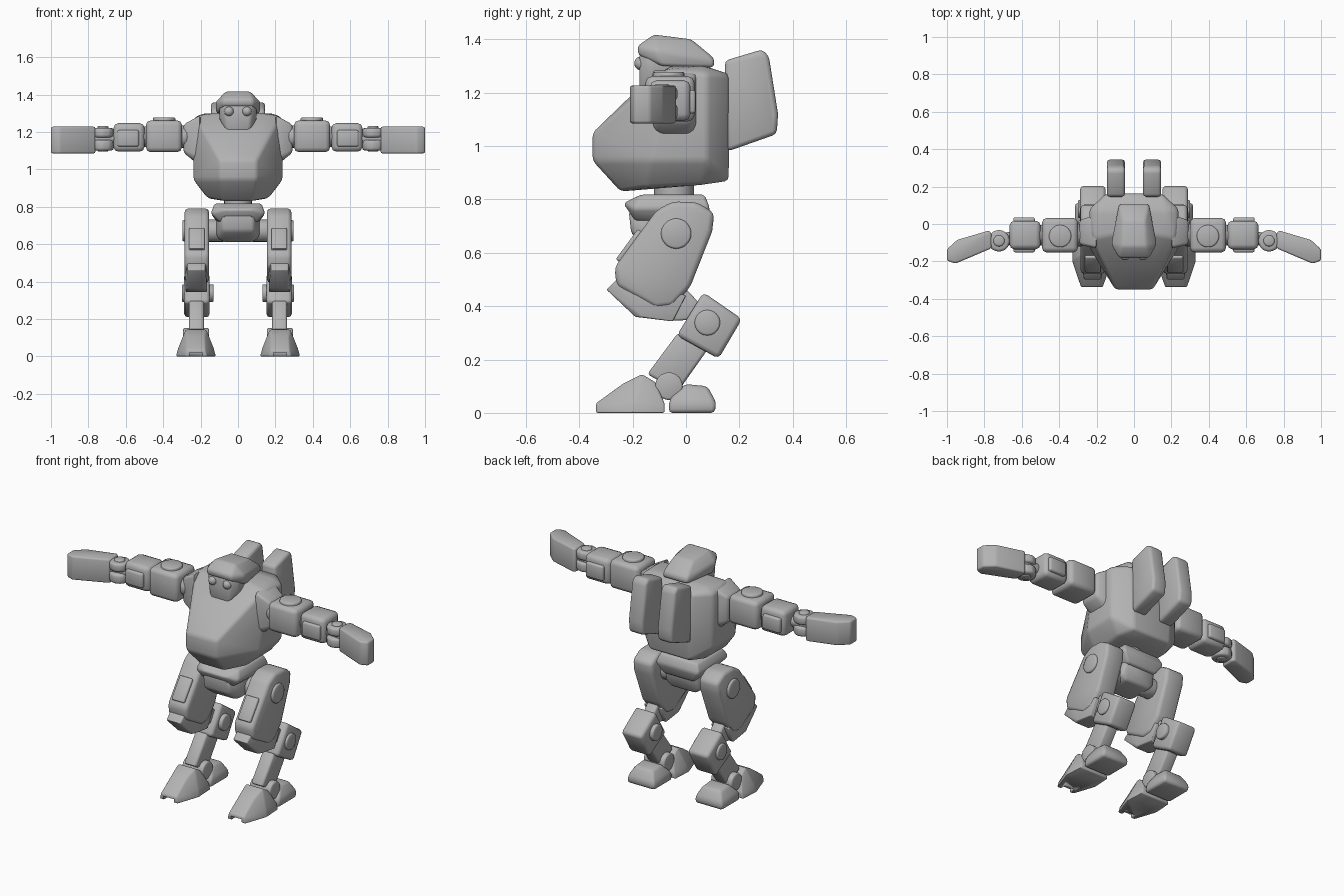
import bpy, bmesh, math
from mathutils import Matrix, Vector

grey = bpy.data.materials.new("light_grey")
grey.diffuse_color = (0.45, 0.45, 0.45, 1)


def finish(bm, name, bevel, mirror, smooth=50):
    """Round the edges, store the mesh and mirror it to the other side."""
    if bevel:
        edges = [e for e in bm.edges if len(e.link_faces) == 2 and e.calc_face_angle() > math.radians(18)]
        bmesh.ops.bevel(bm, geom=edges, offset=bevel, segments=2, profile=0.5,
                        affect='EDGES', clamp_overlap=True)
    bmesh.ops.recalc_face_normals(bm, faces=bm.faces[:])
    me = bpy.data.meshes.new(name)
    bm.to_mesh(me)
    bm.free()
    me.materials.append(grey)
    ob = bpy.data.objects.new(name, me)
    bpy.context.collection.objects.link(ob)
    bpy.ops.object.select_all(action='DESELECT')
    ob.select_set(True)
    bpy.context.view_layer.objects.active = ob
    bpy.ops.object.shade_smooth_by_angle(angle=math.radians(smooth))
    if mirror:
        ob.modifiers.new("Mirror", 'MIRROR').use_mirror_merge = False
    return ob


def hull(name, pts, bevel=0.02, mirror=True):
    """Convex block around a few corner points."""
    bm = bmesh.new()
    for p in pts:
        bm.verts.new(p)
    bmesh.ops.convex_hull(bm, input=bm.verts[:])
    bmesh.ops.delete(bm, geom=[v for v in bm.verts if not v.link_faces], context='VERTS')
    bmesh.ops.dissolve_limit(bm, angle_limit=math.radians(3), verts=bm.verts[:], edges=bm.edges[:])
    return finish(bm, name, bevel, mirror)


def sym(name, pts, bevel=0.02):
    """Central block: the corners are given for one half."""
    return hull(name, [(s * x, y, z) for x, y, z in pts for s in (1, -1)], bevel, False)


def slab(name, profile, x0, x1, bevel=0.02):
    """Side (y, z) profile extruded along x."""
    return hull(name, [(x, y, z) for y, z in profile for x in (x0, x1)], bevel)


def box(name, lo, hi, bevel=0.02):
    return hull(name, [(x, y, z) for x in (lo[0], hi[0]) for y in (lo[1], hi[1])
                       for z in (lo[2], hi[2])], bevel)


def cyl(name, a, b, r, bevel=0.008, mirror=True, sides=20):
    """Cylinder from point a to point b."""
    a, b = Vector(a), Vector(b)
    rot = (b - a).to_track_quat('Z', 'Y').to_matrix().to_4x4()
    bm = bmesh.new()
    bmesh.ops.create_cone(bm, cap_ends=True, segments=sides, radius1=r, radius2=r,
                          depth=(b - a).length, matrix=Matrix.Translation((a + b) / 2) @ rot)
    return finish(bm, name, bevel, mirror)


# Torso
sym("torso", [(.1, -.35, 1.05), (.1, -.35, .945), (.08, -.245, .83), (.16, -.15, .845),
              (.238, -.13, .945), (.24, -.1, 1.1), (.228, -.08, 1.285), (.11, -.2, 1.195),
              (.238, .08, .945), (.238, .08, 1.27), (.17, .06, .855), (.13, .16, .87),
              (.15, .162, 1.27), (.18, .07, 1.3), (.12, -.06, 1.3)], .016)

# Head
sym("face", [(.1, -.13, 1.34), (.1, -.13, 1.27), (.06, -.175, 1.2), (.075, -.175, 1.345),
             (.06, .03, 1.2), (.09, .03, 1.32)], .012)
sym("helmet", [(.065, -.12, 1.418), (.122, -.11, 1.36), (.118, -.09, 1.30), (.08, -.182, 1.375),
               (.08, -.178, 1.34), (.06, .02, 1.4), (.08, .105, 1.33), (.08, .105, 1.295)], .012)
bm = bmesh.new()
bmesh.ops.create_uvsphere(bm, u_segments=16, v_segments=10, radius=.026,
                          matrix=Matrix.Translation((.048, -.168, 1.31)))
finish(bm, "eye", 0, True)

# Back fins
slab("back_fin", [(.145, 1.32), (.285, 1.362), (.31, 1.34), (.345, 1.12), (.34, 1.045), (.155, .98)],
     .048, .145, .02)

# Shoulders and arms
hull("shoulder", [(.2, y, z) for y, z in ((-.13, 1.29), (.05, 1.29), (.05, 1.06), (-.13, 1.06),
                                        (-.09, 1.015), (.01, 1.015))]
     + [(.292, y, z) for y, z in ((-.11, 1.24), (.02, 1.24), (.02, 1.09), (-.11, 1.09))], .015)
cyl("shoulder_axle", (.27, -.06, 1.175), (.33, -.06, 1.175), .06)
box("upper_arm", (.3, -.152, 1.092), (.492, .032, 1.262), .025)
cyl("upper_arm_cap", (.395, -.065, 1.2), (.395, -.065, 1.278), .06)
cyl("elbow_axle", (.47, -.06, 1.175), (.53, -.06, 1.175), .055)
box("forearm", (.5, -.135, 1.095), (.665, .017, 1.247), .025)
box("forearm_panel", (.53, -.152, 1.122), (.645, .036, 1.21), .01)
cyl("wrist_lower_disc", (.722, -.09, 1.1), (.722, -.09, 1.158), .058, .014)
cyl("wrist_upper_disc", (.722, -.09, 1.17), (.722, -.09, 1.222), .058, .014)
cyl("wrist_pin", (.722, -.09, 1.095), (.722, -.09, 1.232), .03)
cyl("wrist_axle", (.64, -.075, 1.165), (.8, -.095, 1.165), .035)
hull("hand", [(x, y, z) for x, y in ((.762, -.05), (.775, -.035), (.945, -.085), (1.0, -.135),
                                   (1.0, -.195), (.955, -.212), (.762, -.13))
              for z in (1.085, 1.228)], .022)

# Waist and pelvis
cyl("waist", (0, -.045, .78), (0, -.045, .9), .075, 0, False)
sym("pelvis_plate", [(.125, -.17, .818), (.125, .07, .818), (.145, -.2, .765), (.07, -.235, .785),
                     (.145, .09, .765), (.1, -.19, .72), (.1, .07, .7)], .012)
sym("pelvis", [(.085, -.215, .76), (.085, -.205, .67), (.1, .07, .75), (.115, -.12, .64),
               (.115, .03, .64), (.08, -.13, .612), (.08, .03, .612), (.12, -.05, .74)], .015)
cyl("hip_axle", (.07, -.04, .672), (.18, -.04, .672), .06)

# Thighs
slab("thigh", [(-.11, .76), (-.05, .792), (.04, .79), (.106, .75), (.098, .68), (.015, .47),
               (-.05, .4), (-.115, .392), (-.26, .475), (-.268, .545), (-.155, .69)], .155, .285, .02)
cyl("hip_cap", (.25, -.037, .672), (.298, -.037, .672), .057)
slab("thigh_plate", [(-.264, .575), (-.18, .69), (-.14, .66), (-.22, .55)], .178, .262, .008)
hull("knee_guard", [(x, y, z) for y, z in ((-.298, .462), (-.25, .51), (-.19, .36))
                    for x in (.175, .268)]
     + [(x, y, z) for y, z in ((-.165, .36), (-.05, .343), (0, .44), (-.2, .5)) for x in (.165, .28)], .008)
slab("knee_link", [(-.06, .46), (0, .465), (.06, .4), (.05, .35), (-.06, .345)], .185, .255, .008)

# Knees and shins
slab("knee_block", [(.065, .452), (.21, .352), (.122, .203), (-.035, .29)], .152, .288, .018)
cyl("knee_cap", (.13, .08, .338), (.3, .08, .338), .048)
slab("shin", [(-.03, .3), (.09, .25), (-.03, .08), (-.145, .145)], .183, .262, .012)
cyl("ankle", (.155, -.064, .1), (.293, -.064, .1), .052)

# Feet
toe = hull("front_foot", [(.165, -.337, 0), (.285, -.337, 0), (.175, -.337, .036), (.275, -.337, .036),
                          (.118, -.2, 0), (.332, -.2, 0), (.13, -.19, .045), (.32, -.19, .045),
                          (.125, -.08, 0), (.325, -.08, 0), (.135, -.08, .035), (.315, -.08, .035),
                          (.18, -.235, .11), (.27, -.235, .11), (.17, -.165, .145), (.28, -.165, .145),
                          (.165, -.115, .115), (.285, -.115, .115)], .007)
notch = box("toe_notch_cutter", (.19, -.36, -.02), (.26, -.295, .022), 0)
notch.modifiers.clear()
notch.hide_render = True
notch.hide_set(True)
cut = toe.modifiers.new("Notch", 'BOOLEAN')
cut.operation, cut.object, cut.solver = 'DIFFERENCE', notch, 'EXACT'
toe.modifiers.move(1, 0)
hull("heel", [(x, y, z) for y, z in ((-.065, 0), (-.062, .05), (.113, .04), (.108, 0))
              for x in (.135, .315)]
     + [(x, y, z) for y, z in ((-.005, .108), (.08, .1)) for x in (.165, .285)], .014)
